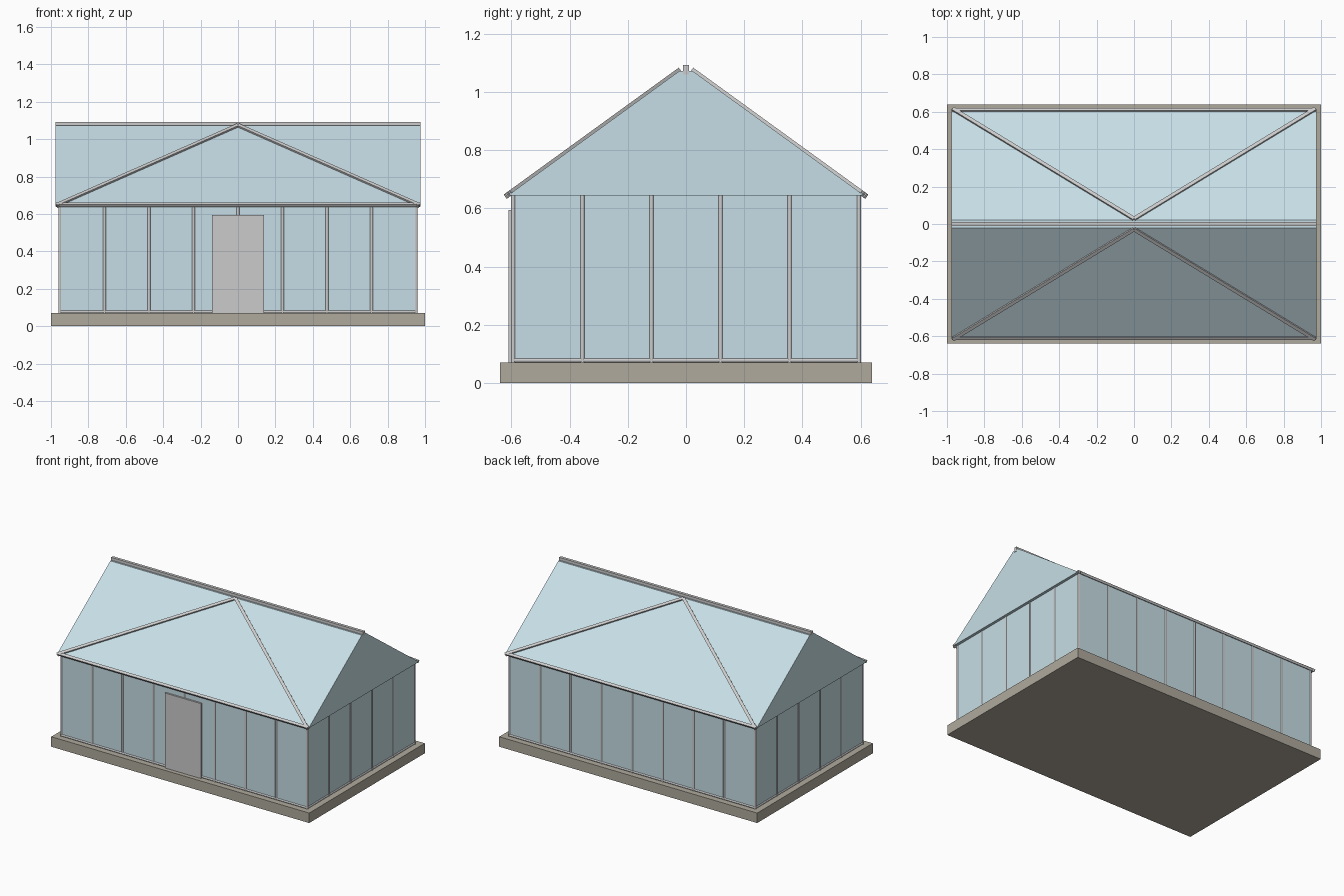
import bpy, bmesh, math
from mathutils import Vector, Matrix

if "Cube" in bpy.data.objects:
    bpy.data.objects.remove(bpy.data.objects["Cube"])


def material(name, col):
    m = bpy.data.materials.new(name)
    m.diffuse_color = (*col, 1)
    m.use_nodes = True
    m.node_tree.nodes["Principled BSDF"].inputs["Base Color"].default_value = m.diffuse_color
    return m


GLASS = material("glass", (0.57, 0.73, 0.79))
STONE = material("stone", (0.43, 0.40, 0.34))
FRAME = material("frame", (0.62, 0.62, 0.65))


def finish(bm, name, mat):
    bmesh.ops.recalc_face_normals(bm, faces=bm.faces)
    me = bpy.data.meshes.new(name)
    bm.to_mesh(me)
    bm.free()
    me.materials.append(mat)
    ob = bpy.data.objects.new(name, me)
    bpy.context.collection.objects.link(ob)
    return ob


def box(name, lo, hi, mat):
    lo, hi = Vector(lo), Vector(hi)
    bm = bmesh.new()
    bmesh.ops.create_cube(bm, size=1, matrix=Matrix.Translation((lo + hi) / 2)
                          @ Matrix.Diagonal((*(hi - lo), 1)))
    return finish(bm, name, mat)


def beam(name, a, b, up, width, height, mat):
    # square bar between two points, one side facing "up"
    a, b = Vector(a), Vector(b)
    d = (b - a).normalized()
    side = Vector(up).cross(d).normalized()
    rot = Matrix((d, side, d.cross(side))).transposed().to_4x4()
    bm = bmesh.new()
    bmesh.ops.create_cube(bm, size=1, matrix=Matrix.Translation((a + b) / 2) @ rot
                          @ Matrix.Diagonal(((b - a).length, width, height, 1)))
    return finish(bm, name, mat)


def rod(name, a, b, r, mat):
    # round bar between two points
    a, b = Vector(a), Vector(b)
    d = b - a
    bm = bmesh.new()
    bmesh.ops.create_cone(bm, cap_ends=True, segments=12, radius1=r, radius2=r, depth=d.length,
                          matrix=Matrix.Translation((a + b) / 2)
                          @ d.to_track_quat('Z', 'Y').to_matrix().to_4x4())
    for f in bm.faces:
        f.smooth = len(f.verts) == 4
    for e in bm.edges:
        e.smooth = all(len(f.verts) == 4 for f in e.link_faces)
    return finish(bm, name, mat)


FLOOR, EAVE, RIDGE = 0.07, 0.645, 1.073
WX, WY, R = 0.952, 0.594, 0.008

# plinth, glazed walls and door
box("plinth", (-1, -0.64, 0), (1, 0.64, FLOOR), STONE)
box("glass_walls", (-0.956, -0.598, FLOOR), (0.956, 0.598, EAVE), GLASS)
box("door", (-0.14, -0.61, FLOOR), (0.14, -0.59, 0.595), FRAME)

# glazing bars and bottom rails
for s in (-1, 1):
    for i in range(9):
        x = -WX + i * WX / 4
        rod("long_wall_bar", (x, s * WY, FLOOR), (x, s * WY, EAVE), R, FRAME)
    for i in range(1, 5):
        y = -WY + i * WY / 2.5
        rod("end_wall_bar", (s * WX, y, FLOOR), (s * WX, y, EAVE), R, FRAME)
    rod("long_bottom_rail", (-WX, s * WY, FLOOR + R), (WX, s * WY, FLOOR + R), R, FRAME)
    rod("end_bottom_rail", (s * WX, -WY, FLOOR + R), (s * WX, WY, FLOOR + R), R, FRAME)

# glazed gable roof with a narrow flat top
profile = [(-0.612, EAVE), (0.612, EAVE), (0.022, RIDGE), (-0.022, RIDGE)]
bm = bmesh.new()
face = bm.faces.new([bm.verts.new((-0.975, y, z)) for y, z in profile])
ext = bmesh.ops.extrude_face_region(bm, geom=[face])
bmesh.ops.translate(bm, vec=(1.95, 0, 0),
                    verts=[v for v in ext["geom"] if isinstance(v, bmesh.types.BMVert)])
finish(bm, "glass_roof", GLASS)

# ridge cap, eave rails and diagonal roof braces
box("ridge_cap", (-0.977, -0.01, 1.06), (0.977, 0.01, 1.093), FRAME)
for s in (-1, 1):
    normal = (0, s * 0.43, 0.59)
    beam("eave_rail", (-0.972, s * 0.609, 0.649), (0.972, s * 0.609, 0.649),
         normal, 0.018, 0.016, FRAME)
    for sx in (-1, 1):
        beam("roof_brace", (sx * 0.97, s * 0.615, 0.645), (0, s * 0.026, 1.072),
             normal, 0.02, 0.018, FRAME)
